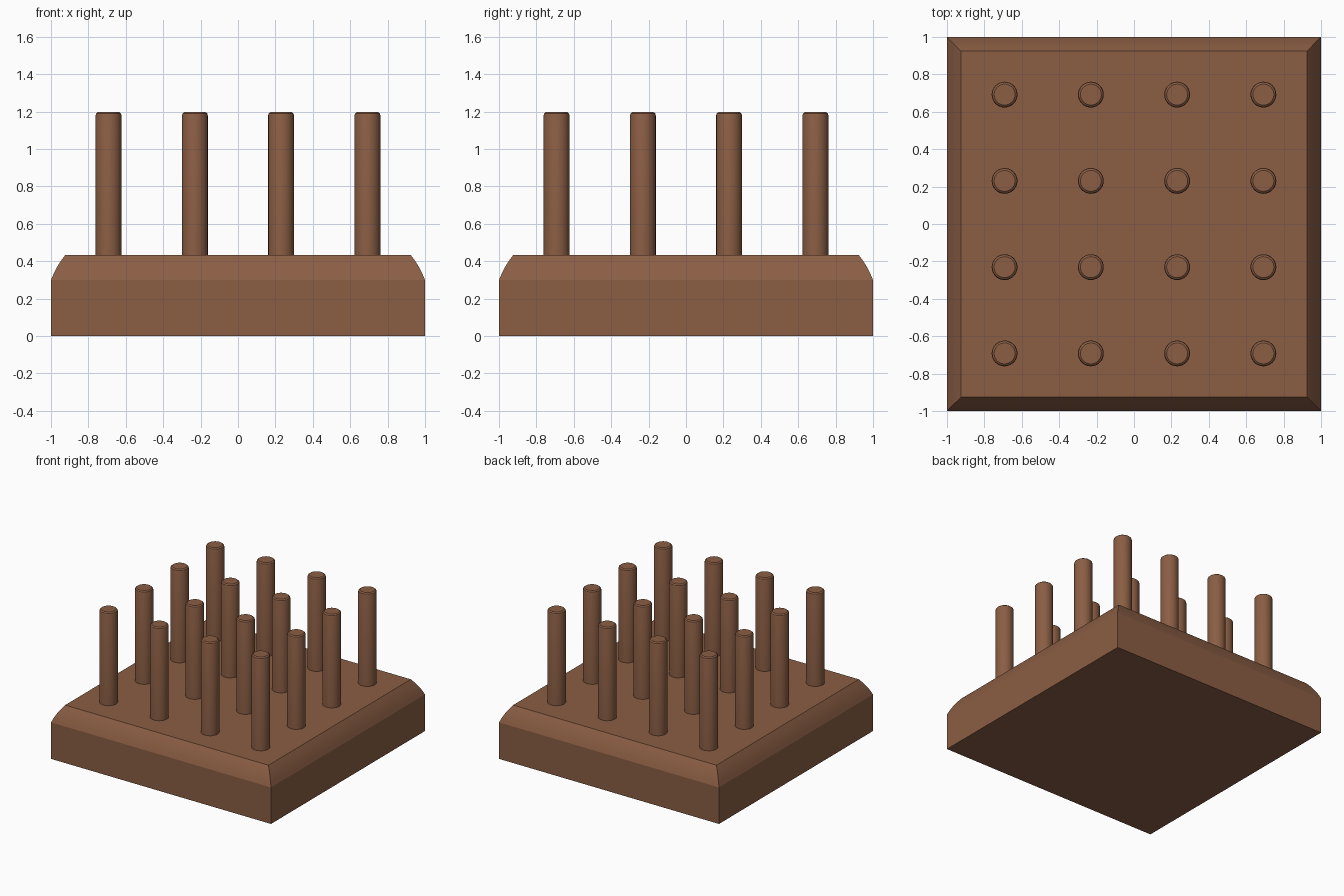
import bpy, bmesh, math

if "Cube" in bpy.data.objects:
    bpy.data.objects.remove(bpy.data.objects["Cube"])

wood = bpy.data.materials.new("brown wood")
wood.diffuse_color = (0.258, 0.112, 0.058, 1)
wood.use_nodes = True
wood.node_tree.nodes["Principled BSDF"].inputs["Base Color"].default_value = wood.diffuse_color


def loft(name, rings, loc=(0, 0, 0)):
    """Skin stacked rings of equal point count and cap both ends."""
    bm = bmesh.new()
    loops = [[bm.verts.new(p) for p in ring] for ring in rings]
    n = len(loops[0])
    for a, b in zip(loops, loops[1:]):
        for i in range(n):
            j = (i + 1) % n
            bm.faces.new((a[i], a[j], b[j], b[i]))
    bm.faces.new(loops[0][::-1])
    bm.faces.new(loops[-1])
    me = bpy.data.meshes.new(name)
    bm.to_mesh(me)
    bm.free()
    me.materials.append(wood)
    ob = bpy.data.objects.new(name, me)
    ob.location = loc
    bpy.context.collection.objects.link(ob)
    return ob


def ring(r, z, n, phase=0.0):
    return [(r * math.cos(phase + math.tau * i / n),
             r * math.sin(phase + math.tau * i / n), z) for i in range(n)]


def smooth(ob, degrees):
    bpy.ops.object.select_all(action='DESELECT')
    ob.select_set(True)
    bpy.context.view_layer.objects.active = ob
    bpy.ops.object.shade_smooth_by_angle(angle=math.radians(degrees))


# Square base with a shallow rounded shoulder: (half width, height)
profile = [(1.0, 0.0), (1.0, 0.30), (0.985, 0.335), (0.967, 0.37),
           (0.947, 0.402), (0.924, 0.433)]
base = loft("base", [ring(w * math.sqrt(2), z, 4, math.pi / 4) for w, z in profile])
smooth(base, 20)

# Four by four grid of round pegs with softened tops
peg_profile = [(0.069, 0.42), (0.069, 1.18), (0.066, 1.19), (0.056, 1.198)]
for row in range(4):
    for col in range(4):
        peg = loft(f"peg_{row + 1}_{col + 1}",
                   [ring(r, z, 32) for r, z in peg_profile],
                   (-0.692 + col * 0.4613, -0.692 + row * 0.4613, 0))
        smooth(peg, 30)
